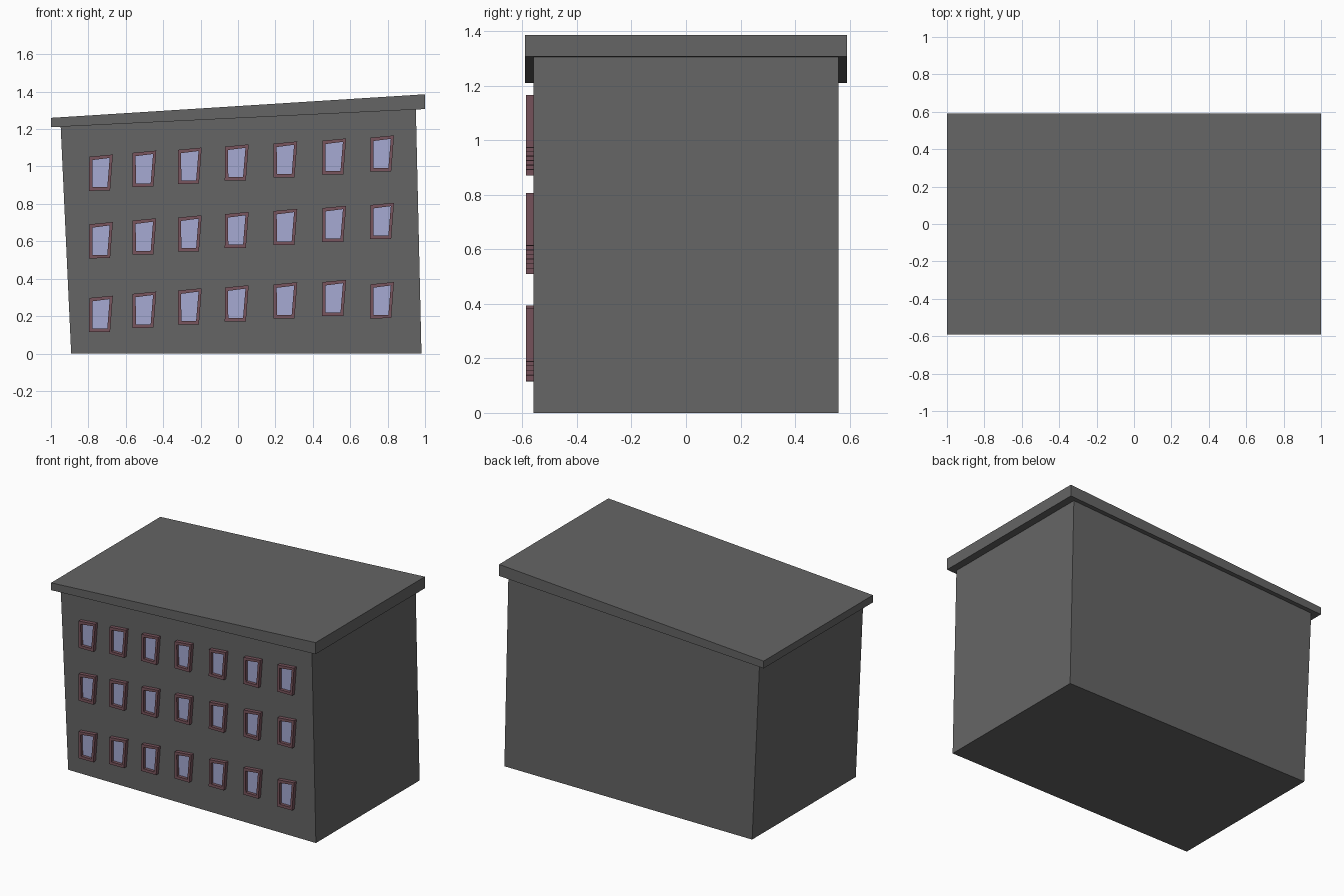
import bpy, bmesh

if "Cube" in bpy.data.objects:
    bpy.data.objects.remove(bpy.data.objects["Cube"])


def material(name, rgb):
    m = bpy.data.materials.new(name)
    m.diffuse_color = (*rgb, 1)
    m.use_nodes = True
    m.node_tree.nodes["Principled BSDF"].inputs["Base Color"].default_value = m.diffuse_color
    return m


GREY = material("wall grey", (0.13, 0.13, 0.13))
BROWN = material("frame brown", (0.19, 0.09, 0.11))
BLUE = material("glass blue", (0.38, 0.40, 0.65))


def finish(name, bm, mat):
    bmesh.ops.recalc_face_normals(bm, faces=bm.faces)
    me = bpy.data.meshes.new(name)
    bm.to_mesh(me)
    bm.free()
    me.materials.append(mat)
    ob = bpy.data.objects.new(name, me)
    bpy.context.collection.objects.link(ob)
    return ob


def prism(name, profile, y0, y1, mat):
    """Extrude an x-z outline from y0 to y1."""
    bm = bmesh.new()
    face = bm.faces.new([bm.verts.new((x, y0, z)) for x, z in profile])
    ext = bmesh.ops.extrude_face_region(bm, geom=[face])
    for v in ext["geom"]:
        if isinstance(v, bmesh.types.BMVert):
            v.co.y = y1
    return finish(name, bm, mat)


def frame(name, outer, inner, y0, y1, mat):
    """Ring between two outlines, extruded from y0 to y1."""
    bm = bmesh.new()
    rings = [[bm.verts.new((x, y, z)) for x, z in prof]
             for prof, y in ((outer, y0), (inner, y0), (inner, y1), (outer, y1))]
    for a, b in zip(rings, rings[1:] + rings[:1]):
        for i in range(4):
            j = (i + 1) % 4
            bm.faces.new((a[i], a[j], b[j], b[i]))
    return finish(name, bm, mat)


# Leaning walls and sloped roof slab
prism("walls", [(-0.892, 0), (0.981, 0), (0.951, 1.305), (-0.948, 1.213)], -0.56, 0.56, GREY)
prism("roof", [(-1, 1.21), (1, 1.307), (1, 1.386), (-1, 1.26)], -0.59, 0.59, GREY)

# Crooked windows: left edges per column, sill heights per row
columns = [-0.797, -0.565, -0.322, -0.071, 0.189, 0.45, 0.706]
rows = [[0.115, 0.137, 0.155, 0.171, 0.187, 0.20, 0.188],
        [0.509, 0.529, 0.545, 0.563, 0.58, 0.596, 0.612],
        [0.87, 0.891, 0.907, 0.924, 0.94, 0.956, 0.972]]
outer = [(0, 0), (0.113, 0.001), (0.128, 0.194), (0.002, 0.182)]
inner = [(0.019, 0.019), (0.098, 0.019), (0.111, 0.176), (0.018, 0.164)]

for r, sills in enumerate(rows):
    for c, (x, z) in enumerate(zip(columns, sills)):
        out = [(x + a, z + b) for a, b in outer]
        inn = [(x + a, z + b) for a, b in inner]
        frame(f"window_frame_{r}_{c}", out, inn, -0.586, -0.558, BROWN)
        prism(f"window_pane_{r}_{c}", inn, -0.565, -0.558, BLUE)
